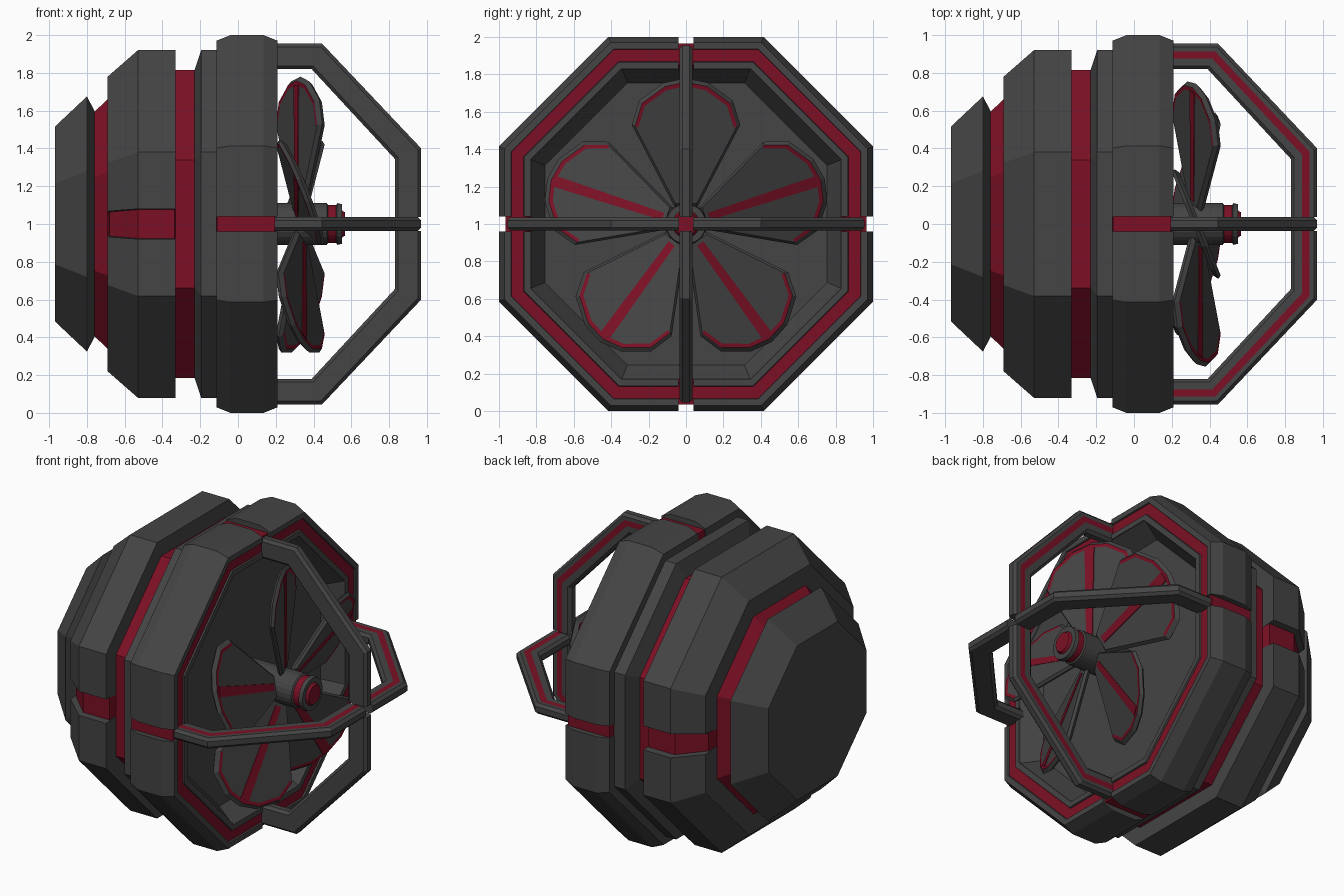
import bpy, bmesh, math

if "Cube" in bpy.data.objects:
    bpy.data.objects.remove(bpy.data.objects["Cube"])

def material(name, rgb):
    m = bpy.data.materials.new(name)
    m.diffuse_color = (*rgb, 1)
    m.use_nodes = True
    m.node_tree.nodes["Principled BSDF"].inputs["Base Color"].default_value = m.diffuse_color
    return m

GREY = material("dark_grey", (0.058, 0.058, 0.058))
RED = material("deep_red", (0.2, 0.005, 0.018))
T = math.tan(math.pi / 8)          # half side of an octagon of apothem 1


def loft(name, loops, red=lambda i, j: False, caps=(0, 0)):
    """Skin closed loops of (x, y, height above axis). caps: None, 0 grey, 1 red."""
    bm = bmesh.new()
    vs = [[bm.verts.new((x, y, z + 1)) for x, y, z in lp] for lp in loops]
    n = len(vs[0])
    for i in range(len(vs) - 1):
        for j in range(n):
            k = (j + 1) % n
            f = bm.faces.new((vs[i][j], vs[i][k], vs[i + 1][k], vs[i + 1][j]))
            f.material_index = int(red(i, j))
    for lp, c in ((vs[0], caps[0]), (vs[-1], caps[1])):
        if c is not None:
            bm.faces.new(lp).material_index = c
    bmesh.ops.recalc_face_normals(bm, faces=bm.faces)
    me = bpy.data.meshes.new(name)
    bm.to_mesh(me)
    bm.free()
    me.materials.append(GREY)
    me.materials.append(RED)
    ob = bpy.data.objects.new(name, me)
    bpy.context.collection.objects.link(ob)
    return ob


def turned(name, profile, sides=8, **kw):
    """Profile of (x, apothem) turned about the x axis."""
    loops = []
    for x, a in profile:
        r = a / math.cos(math.pi / sides)
        angs = [(k + 0.5) * 2 * math.pi / sides for k in range(sides)]
        loops.append([(x, r * math.cos(t), r * math.sin(t)) for t in angs])
    return loft(name, loops, **kw)


def swept(name, profile, stations, **kw):
    """Closed profile of (x, apothem) carried round part of the octagon."""
    loops = [[(x, *st(a)) for x, a in profile] for st in stations]
    return loft(name, loops, **kw)


# Rear cap
turned("rear_cap", [(-0.97, 0.515), (-0.80, 0.675), (-0.76, 0.60)])

# Red core seen in all grooves and slots
turned("red_core", [(-0.765, 0.59), (-0.69, 0.66), (-0.68, 0.735), (-0.53, 0.875),
                    (-0.335, 0.875), (-0.33, 0.815), (-0.115, 0.815), (-0.11, 0.965),
                    (0.195, 0.965), (0.195, 0.85), (0.06, 0.74)],
       red=lambda i, j: True, caps=(1, 1))

# Rear band: two halves, split by a slot on each side
band = [(-0.69, 0.62), (-0.69, 0.78), (-0.53, 0.92), (-0.33, 0.92), (-0.33, 0.76)]
for s, nm in ((1, "upper"), (-1, "lower")):
    pts = [(1, 0.087), (1, T), (T, 1), (-T, 1), (-1, T), (-1, 0.087)]
    swept(f"rear_band_{nm}", band,
          [lambda a, p=p, s=s: (a * p[0], s * a * p[1]) for p in pts])

# Thin collar
turned("collar", [(-0.235, 0.80), (-0.195, 0.92), (-0.113, 0.92), (-0.113, 0.80)])

# Front ring: four quarters with gaps for the guard, red inlay on the front face
ring = [(-0.115, 0.85), (-0.115, 0.97), (-0.04, 1.0), (0.135, 1.0), (0.21, 0.97),
        (0.21, 0.935), (0.2, 0.932), (0.2, 0.868), (0.21, 0.865), (0.21, 0.83), (0.1, 0.83)]
for sy in (1, -1):
    for sz in (1, -1):
        st = [lambda a: (0.04, a), lambda a: (T * a, a),
              lambda a: (a, T * a), lambda a: (a, 0.04)]
        swept("front_ring_quarter", ring,
              [lambda a, f=f, sy=sy, sz=sz: (sy * f(a)[0], sz * f(a)[1]) for f in st],
              red=lambda i, j: j == 6)

# Recessed bowl behind the fan
turned("fan_bowl", [(0.2, 0.83), (0.08, 0.755)], caps=(None, 0))

# Hub
turned("hub", [(0.07, 0.11), (0.47, 0.11), (0.477, 0.10), (0.52, 0.10), (0.525, 0.11),
               (0.55, 0.105), (0.55, 0.072), (0.566, 0.062)],
       sides=24, red=lambda i, j: i in (2, 6), caps=(0, 1))

# Fan blades: pitched plates with red edging and a red centre stripe
half = [(0.06, 0.09), (0.29, 0.53), (0.25, 0.66), (0.12, 0.755)]
outline = half + [(0, 0.78)] + [(-t, r) for t, r in reversed(half)]
for k in range(5):
    ang = math.pi / 2 + k * 2 * math.pi / 5
    c, s = math.cos(ang), math.sin(ang)

    def place(t, r, h):
        return (0.33 + 0.40 * t + h, r * c - t * s, r * s + t * c)

    loops = [[place(t * q, 0.42 + (r - 0.42) * q, h) for t, r in outline]
             for q, h in ((0.88, 0.02), (0.94, 0.02), (1, 0), (0.94, -0.02), (0.88, -0.02))]
    loft(f"blade_{k + 1}", loops, red=lambda i, j: i in (0, 3) and 1 <= j <= 6)
    stripe = [[place(t, r, h) for t, h in
               ((-w, 0.024), (w, 0.024), (w, -0.024), (-w, -0.024))]
              for r, w in ((0.13, 0.02), (0.735, 0.03))]
    loft(f"blade_stripe_{k + 1}", stripe, red=lambda i, j: True, caps=(1, 1))

# Guard: four bent bars with chamfered section and a red line on one side
inner = [(0.18, 0.82), (0.39, 0.82), (0.83, 0.345), (0.83, 0.037)]
outer = [(0.18, 0.955), (0.445, 0.955), (0.97, 0.40), (0.97, 0.037)]
section = [(0, -0.018), (0, 0.018), (0.13, 0.036), (0.42, 0.036), (0.70, 0.036),
           (0.87, 0.036), (1, 0.018), (1, -0.018), (0.87, -0.036), (0.13, -0.036)]
for nm, dy, dz in (("top", 0, 1), ("bottom", 0, -1), ("front", -1, 0), ("back", 1, 0)):
    loops = []
    for (xi, ri), (xo, ro) in zip(inner, outer):
        lp = []
        for q, w in section:
            r = ri + (ro - ri) * q
            lp.append((xi + (xo - xi) * q, r * dy + w * abs(dz), r * dz + w * abs(dy)))
        loops.append(lp)
    loft(f"guard_bar_{nm}", loops, red=lambda i, j: j == 3)
